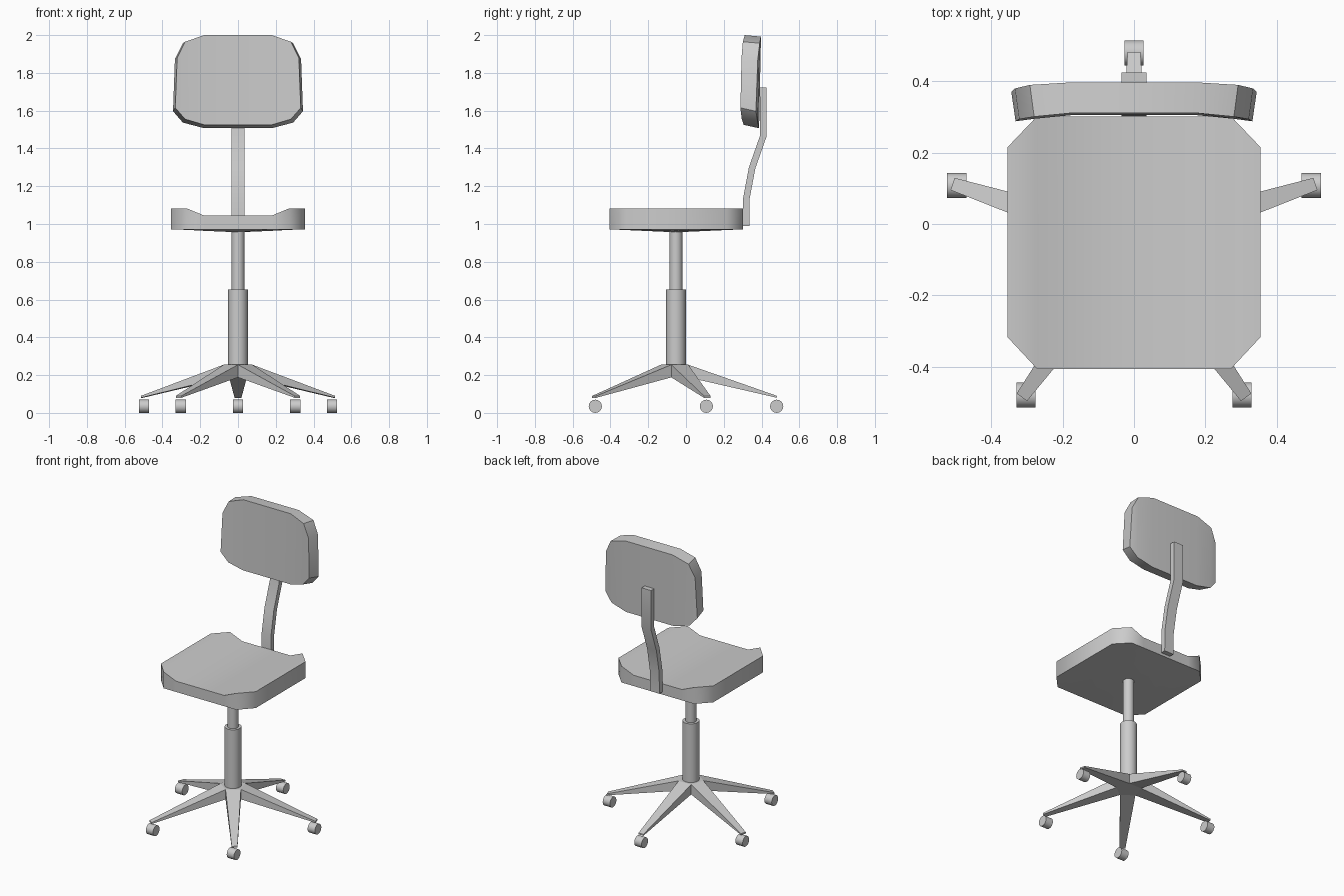
import bpy
import bmesh
from math import cos, sin, radians

if "Cube" in bpy.data.objects:
    bpy.data.objects.remove(bpy.data.objects["Cube"])

CY = -0.053  # y of the central column


def finish(name, bm, angle=None):
    bmesh.ops.recalc_face_normals(bm, faces=bm.faces)
    me = bpy.data.meshes.new(name)
    bm.to_mesh(me)
    bm.free()
    ob = bpy.data.objects.new(name, me)
    bpy.context.collection.objects.link(ob)
    if angle:
        bpy.ops.object.select_all(action='DESELECT')
        bpy.context.view_layer.objects.active = ob
        ob.select_set(True)
        bpy.ops.object.shade_smooth_by_angle(angle=radians(angle))
    return ob


def loft(name, sections, angle=None):
    """Skin a list of closed cross-sections and cap both ends."""
    bm = bmesh.new()
    rings = [[bm.verts.new(p) for p in s] for s in sections]
    n = len(rings[0])
    for a, b in zip(rings, rings[1:]):
        for i in range(n):
            j = (i + 1) % n
            bm.faces.new((a[i], a[j], b[j], b[i]))
    bm.faces.new(rings[0])
    bm.faces.new(rings[-1])
    return finish(name, bm, angle)


def mirrored(half):
    """Extend sections listed from centre to +x with their mirror images."""
    left = [[(-x, y, z) for x, y, z in s] for s in reversed(half) if s[0][0] > 0]
    return left + half


def cylinder(name, r, z0, z1, x=0, y=CY, sides=16):
    circle = [(x + r * cos(radians(360 * i / sides)), y + r * sin(radians(360 * i / sides)))
              for i in range(sides)]
    return loft(name, [[(px, py, z) for px, py in circle] for z in (z0, z1)], 40)


# Seat: dished top, chamfered corners, slightly domed underside
# (x, front y, back y, top z, lowest z)
seat = [(0, -.406, .302, 1.045, .956), (.18, -.406, .302, 1.045, .964),
        (.272, -.406, .302, 1.083, .969), (.355, -.317, .215, 1.083, .972)]
loft("seat", mirrored([[(x, y0, t), (x, y1, t), (x, y1, .972), (x, CY, b), (x, y0, .972)]
                       for x, y0, y1, t, b in seat]), 50)

# Backrest: curved pad, flaring slightly towards its back face
# (x top, x bottom, z top, z bottom, front y, back y)
pad = [(0, 0, 2.0, 1.525, .308, .393), (.178, .178, 2.0, 1.525, .308, .393),
       (.28, .28, 1.965, 1.555, .298, .386), (.322, .332, 1.88, 1.615, .291, .376)]
sections = []
for xt, xb, zt, zb, y0, y1 in pad:
    g = .012 if xt > 0.2 else 0
    sections.append([(xt, y0 + .003, zt), (xb, y0 - .003, zb),
                     (xb + g, y1 - .006, zb - .018), (xt + g, y1 + .004, zt - .008)])
loft("backrest", mirrored(sections), 40)

# Back support: flat bar bent in an S
bar = [(.301, .99), (.303, 1.14), (.333, 1.30), (.391, 1.465), (.391, 1.723)]
loft("back_support", [[(-.035, y, z), (.035, y, z), (.035, y + .034, z - .006 * (0 < i < 4)),
                       (-.035, y + .034, z - .006 * (0 < i < 4))]
                      for i, (y, z) in enumerate(bar)], 30)

# Central gas column
cylinder("lower_column", .052, .22, .652)
cylinder("upper_column", .034, .64, .962)

# Five-armed base: pentagonal hub with a tapered arm on each side
bm = bmesh.new()


def hub(i, z):
    a = radians(54 + 72 * i)
    return (.08 * cos(a), CY + .08 * sin(a), z)


top = [bm.verts.new(hub(i, .255)) for i in range(5)]
low = [bm.verts.new(hub(i, .188)) for i in range(5)]
bm.faces.new(top)
bm.faces.new(low)
for i in range(5):
    j = (i + 1) % 5
    a = radians(90 + 72 * i)
    tip = []
    for w, z in ((-.018, .09), (.018, .09), (.018, .08), (-.018, .08)):
        tip.append(bm.verts.new((.535 * cos(a) - w * sin(a), CY + .535 * sin(a) + w * cos(a), z)))
    root = [top[i], top[j], low[j], low[i]]
    for k in range(4):
        m = (k + 1) % 4
        bm.faces.new((root[k], root[m], tip[m], tip[k]))
    bm.faces.new(tip)
finish("base", bm)

# Casters: all roll along y
for n, (x, y) in enumerate([(0, .48), (.497, .108), (-.497, .108), (.303, -.48), (-.303, -.48)]):
    ring = [(.035 * cos(radians(22.5 * i)), .035 * sin(radians(22.5 * i))) for i in range(16)]
    loft(f"caster_{n + 1}", [[(x + s, y + a, .035 + b) for a, b in ring] for s in (-.027, .027)], 40)
